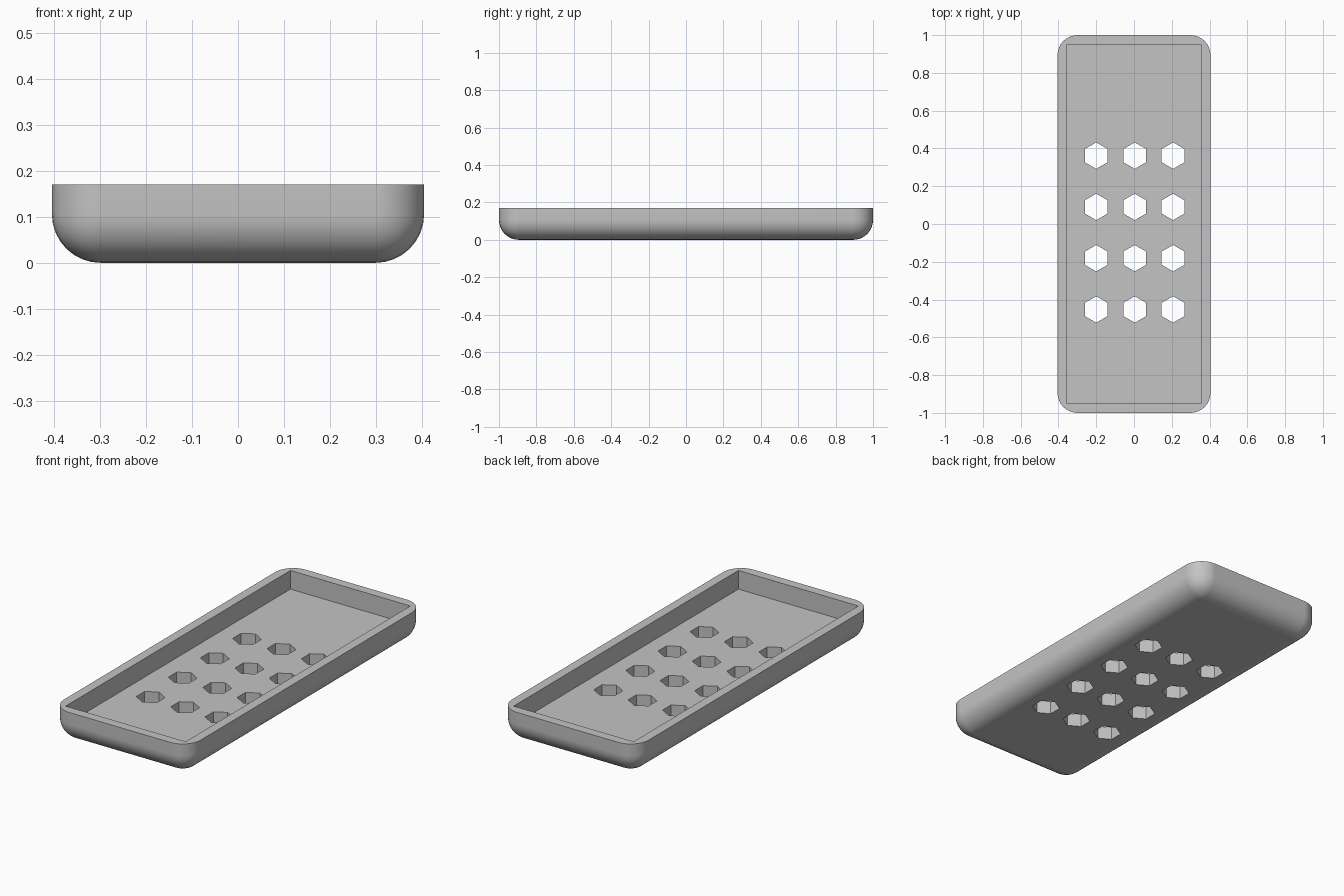
import bpy, bmesh, math
from mathutils import Matrix, Vector

if "Cube" in bpy.data.objects:
    bpy.data.objects.remove(bpy.data.objects["Cube"], do_unlink=True)

HALF_W, HALF_L, HEIGHT = 0.405, 1.0, 0.17
WALL, FLOOR, FILLET = 0.05, 0.07, 0.106

grey = bpy.data.materials.new("tray_grey")
grey.use_nodes = True
colour = (0.55, 0.55, 0.55, 1)
grey.diffuse_color = colour
grey.node_tree.nodes["Principled BSDF"].inputs["Base Color"].default_value = colour


def add_box(bm, half_x, half_y, z0, z1):
    scale = Matrix.Diagonal((2 * half_x, 2 * half_y, z1 - z0, 1))
    bmesh.ops.create_cube(bm, size=1, matrix=Matrix.Translation((0, 0, (z0 + z1) / 2)) @ scale)


def make_object(name, bm):
    mesh = bpy.data.meshes.new(name)
    bm.to_mesh(mesh)
    bm.free()
    mesh.materials.append(grey)
    obj = bpy.data.objects.new(name, mesh)
    bpy.context.collection.objects.link(obj)
    return obj


# Outer body: every edge rounded except the top rim
bm = bmesh.new()
add_box(bm, HALF_W, HALF_L, 0, HEIGHT)
round_edges = [e for e in bm.edges if min(v.co.z for v in e.verts) < HEIGHT / 2]
bmesh.ops.bevel(bm, geom=round_edges, offset=FILLET, segments=8, profile=0.5, affect='EDGES')
tray = make_object("tray", bm)

# Square-cornered cavity
bm = bmesh.new()
add_box(bm, HALF_W - WALL, HALF_L - WALL, FLOOR, HEIGHT + 0.1)
cavity = make_object("cavity_cutter", bm)

# Grid of hexagonal drain holes
bm = bmesh.new()
for x in (-0.2, 0.004, 0.207):
    for row in range(4):
        place = Matrix.Translation((x, 0.362 - row * 0.2715, FLOOR / 2))
        bmesh.ops.create_cone(bm, cap_ends=True, segments=6, radius1=0.07, radius2=0.07,
                              depth=FLOOR + 0.04, matrix=place)
holes = make_object("hole_cutter", bm)

bpy.context.view_layer.objects.active = tray
tray.select_set(True)
for cutter in (cavity, holes):
    cut = tray.modifiers.new("cut", 'BOOLEAN')
    cut.operation = 'DIFFERENCE'
    cut.solver = 'EXACT'
    cut.object = cutter
    bpy.ops.object.modifier_apply(modifier=cut.name)
    bpy.data.objects.remove(cutter, do_unlink=True)

# Smooth fillets with flat panels kept flat
bpy.ops.object.shade_smooth_by_angle(angle=math.radians(30))
weighted = tray.modifiers.new("flat_panels", 'WEIGHTED_NORMAL')
weighted.keep_sharp = True
